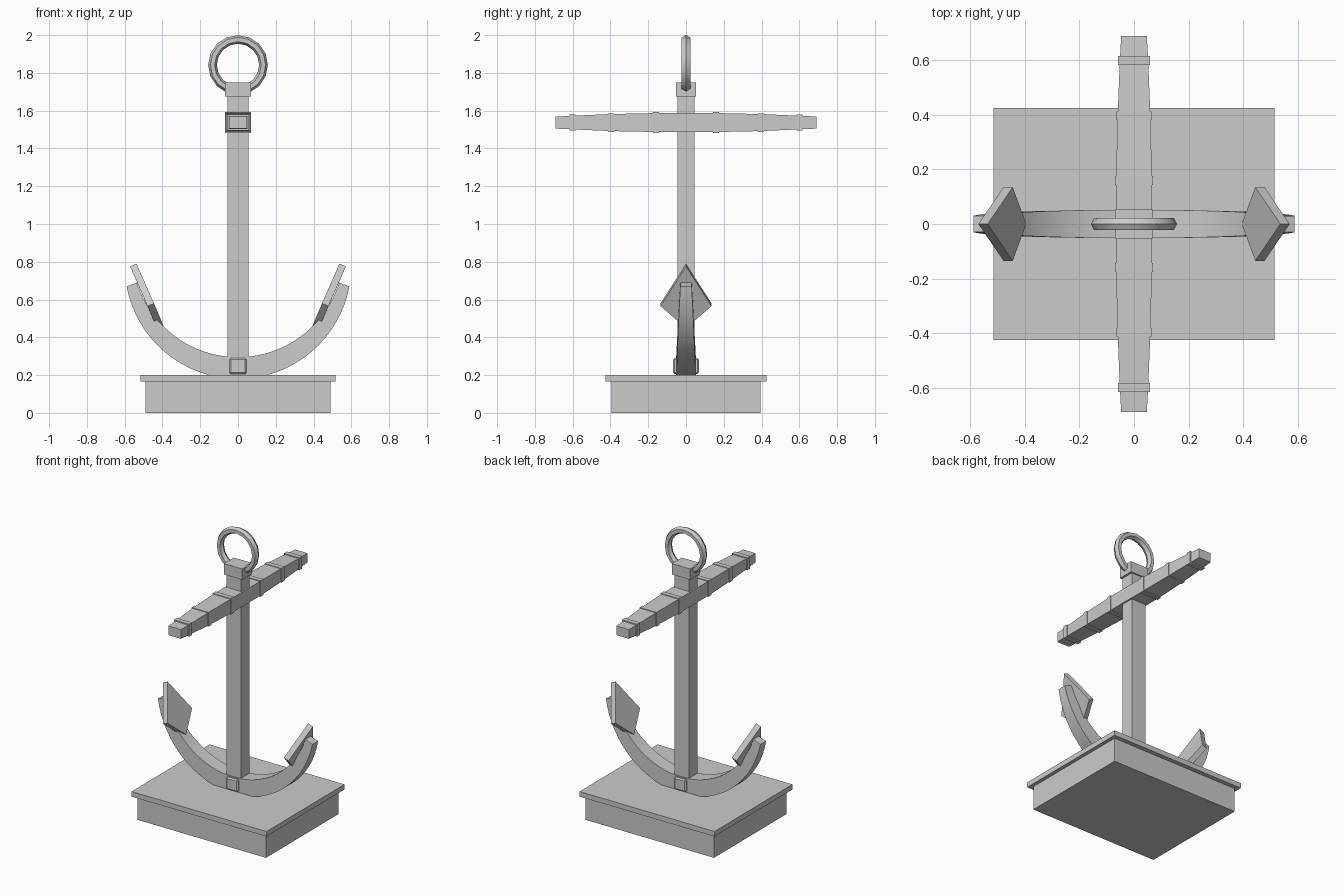
import bpy, bmesh
from math import sin, cos, pi, radians
from mathutils import Vector

cube = bpy.data.objects.get("Cube")
if cube:
    bpy.data.objects.remove(cube, do_unlink=True)

GREY = (0.6, 0.6, 0.6, 1)
grey = bpy.data.materials.new("plain_grey")
grey.use_nodes = True
grey.diffuse_color = GREY
grey.node_tree.nodes["Principled BSDF"].inputs["Base Color"].default_value = GREY


def finish(name, bm, smooth=False):
    """Turn a bmesh into a named grey object."""
    bmesh.ops.recalc_face_normals(bm, faces=bm.faces)
    me = bpy.data.meshes.new(name)
    bm.to_mesh(me)
    bm.free()
    me.materials.append(grey)
    if smooth:
        me.shade_smooth()
        me.set_sharp_from_angle(angle=radians(30))
    ob = bpy.data.objects.new(name, me)
    bpy.context.collection.objects.link(ob)
    return ob


def loft(name, rings, smooth=False, closed=False):
    """Skin a row of equal cross-sections, capped unless closed."""
    bm = bmesh.new()
    rows = [[bm.verts.new(p) for p in ring] for ring in rings]
    pairs = list(zip(rows, rows[1:]))
    if closed:
        pairs.append((rows[-1], rows[0]))
    else:
        bm.faces.new(rows[0])
        bm.faces.new(rows[-1])
    for a, b in pairs:
        for i in range(len(a)):
            j = (i + 1) % len(a)
            bm.faces.new((a[i], a[j], b[j], b[i]))
    return finish(name, bm, smooth)


def box(name, hx, hy, z0, z1, y=0, bevel=0):
    """Box given by half sizes and its bottom and top heights."""
    bm = bmesh.new()
    bmesh.ops.create_cube(bm, size=2)
    for v in bm.verts:
        v.co = (v.co.x * hx, y + v.co.y * hy, z0 if v.co.z < 0 else z1)
    if bevel:
        bmesh.ops.bevel(bm, geom=bm.edges[:], offset=bevel, segments=1, affect='EDGES')
    return finish(name, bm)


# Base
box("plinth", 0.49, 0.395, 0, 0.165)
box("plinth_slab", 0.515, 0.425, 0.165, 0.2)

# Shank with its cap and the collar at the crown
box("shank", 0.055, 0.045, 0.2, 1.68)
box("shank_cap", 0.07, 0.054, 1.675, 1.75)
box("crown_collar", 0.045, 0.068, 0.205, 0.29, bevel=0.008)

# Stock: tapered square beam with collars
STOCK_Z = 1.537
half = [(0.165, 0.066, 0.05), (0.4, 0.06, 0.045), (0.6, 0.052, 0.036), (0.69, 0.047, 0.032)]
stations = [(-y, w, h) for y, w, h in reversed(half)] + half
loft("stock", [[(sx * w, y, STOCK_Z + sz * h) for sx, sz in ((-1, -1), (1, -1), (1, 1), (-1, 1))]
               for y, w, h in stations])
for i, (y, w, h) in enumerate(((0.16, 0.07, 0.055), (0.397, 0.064, 0.049), (0.6, 0.058, 0.043))):
    for side, s in (("front", -1), ("back", 1)):
        box(f"stock_collar_{side}_{i + 1}", w, 0.016, STOCK_Z - h, STOCK_Z + h, y=s * y)

# Curved arms, thinning towards both tips
sections = []
for i in range(33):
    t = i / 16 - 1
    d = 0.052 - 0.022 * t * t
    a, b = radians(79.4) * t, radians(72.8) * t
    ox, oz = 0.6 * sin(a), 0.78 - 0.6 * cos(a)
    ix, iz = 0.56 * sin(b), 0.855 - 0.56 * cos(b)
    sections.append([(ox, -d, oz), (ox, d, oz), (ix, d, iz), (ix, -d, iz)])
loft("arms", sections, smooth=True)

# Kite-shaped flukes
kite = [(0.537, 0, 0.79), (0.445, 0.135, 0.58), (0.395, 0, 0.463), (0.445, -0.135, 0.58)]
for side, s in (("left", 1), ("right", -1)):
    inner = [Vector((s * x, y, z)) for x, y, z in kite]
    out = Vector((s * 0.034, 0, -0.0145))
    loft(f"fluke_{side}", [inner, [p + out for p in inner]])

# Ring through the cap
rings = []
for i in range(16):
    a = 2 * pi * i / 16
    ring = []
    for k in range(6):
        b = 2 * pi * k / 6
        r = 0.135 + 0.023 * cos(b)
        ring.append((r * cos(a), 0.026 * sin(b), 1.842 + r * sin(a)))
    rings.append(ring)
loft("ring", rings, smooth=True, closed=True)
